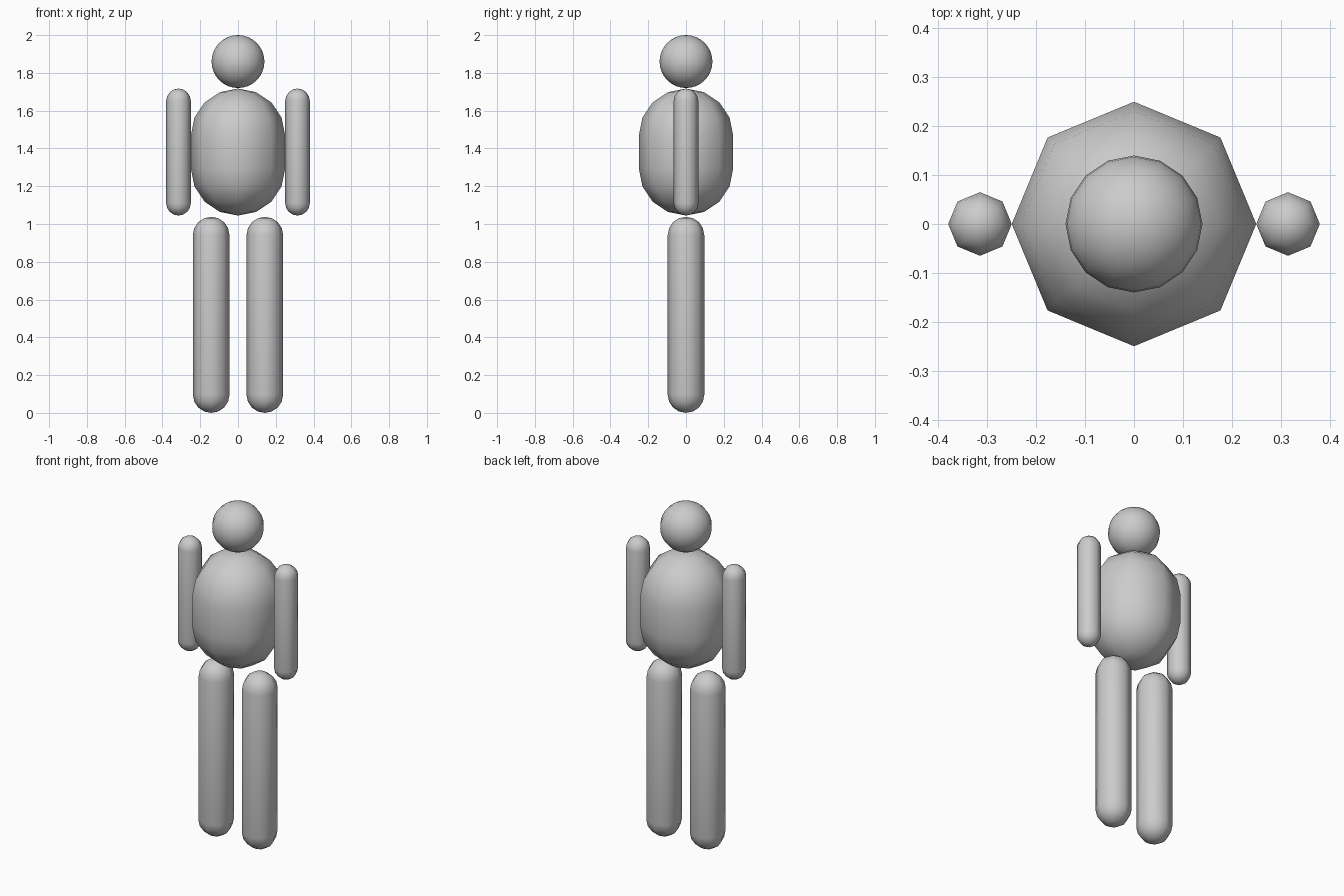
import bpy, bmesh, math

if "Cube" in bpy.data.objects:
    bpy.data.objects.remove(bpy.data.objects["Cube"])


def capsule(name, x, radius, z0, z1, sides=8, rings=4):
    """Upright capsule: two half-sphere caps joined by a straight wall."""
    low, high = z0 + radius, z1 - radius
    profile = []
    for i in range(1, rings + 1):
        a = math.pi / 2 * i / rings
        profile.append((radius * math.sin(a), low - radius * math.cos(a)))
    profile += [(r, low + high - z) for r, z in reversed(profile)]

    bm = bmesh.new()
    loops = [[bm.verts.new((x + r * math.cos(2 * math.pi * k / sides),
                            r * math.sin(2 * math.pi * k / sides), z))
              for k in range(sides)] for r, z in profile]
    bottom, top = bm.verts.new((x, 0, z0)), bm.verts.new((x, 0, z1))
    for k in range(sides):
        n = (k + 1) % sides
        for a, b in zip(loops, loops[1:]):
            bm.faces.new((a[k], a[n], b[n], b[k]))
        bm.faces.new((bottom, loops[0][n], loops[0][k]))
        bm.faces.new((top, loops[-1][k], loops[-1][n]))
    for f in bm.faces:
        f.smooth = True
    mesh = bpy.data.meshes.new(name)
    bm.to_mesh(mesh)
    bm.free()
    obj = bpy.data.objects.new(name, mesh)
    bpy.context.collection.objects.link(obj)
    return obj


# Head
bpy.ops.mesh.primitive_uv_sphere_add(segments=16, ring_count=16, radius=0.14,
                                     location=(0, 0, 1.86))
bpy.context.object.name = "head"
bpy.ops.object.shade_smooth()

# Torso
capsule("torso", 0, 0.25, 1.045, 1.717)

# Arms and legs
for side, s in (("left", -1), ("right", 1)):
    capsule(side + "_arm", s * 0.315, 0.065, 1.045, 1.717)
    capsule(side + "_leg", s * 0.142, 0.097, 0.0, 1.038)
